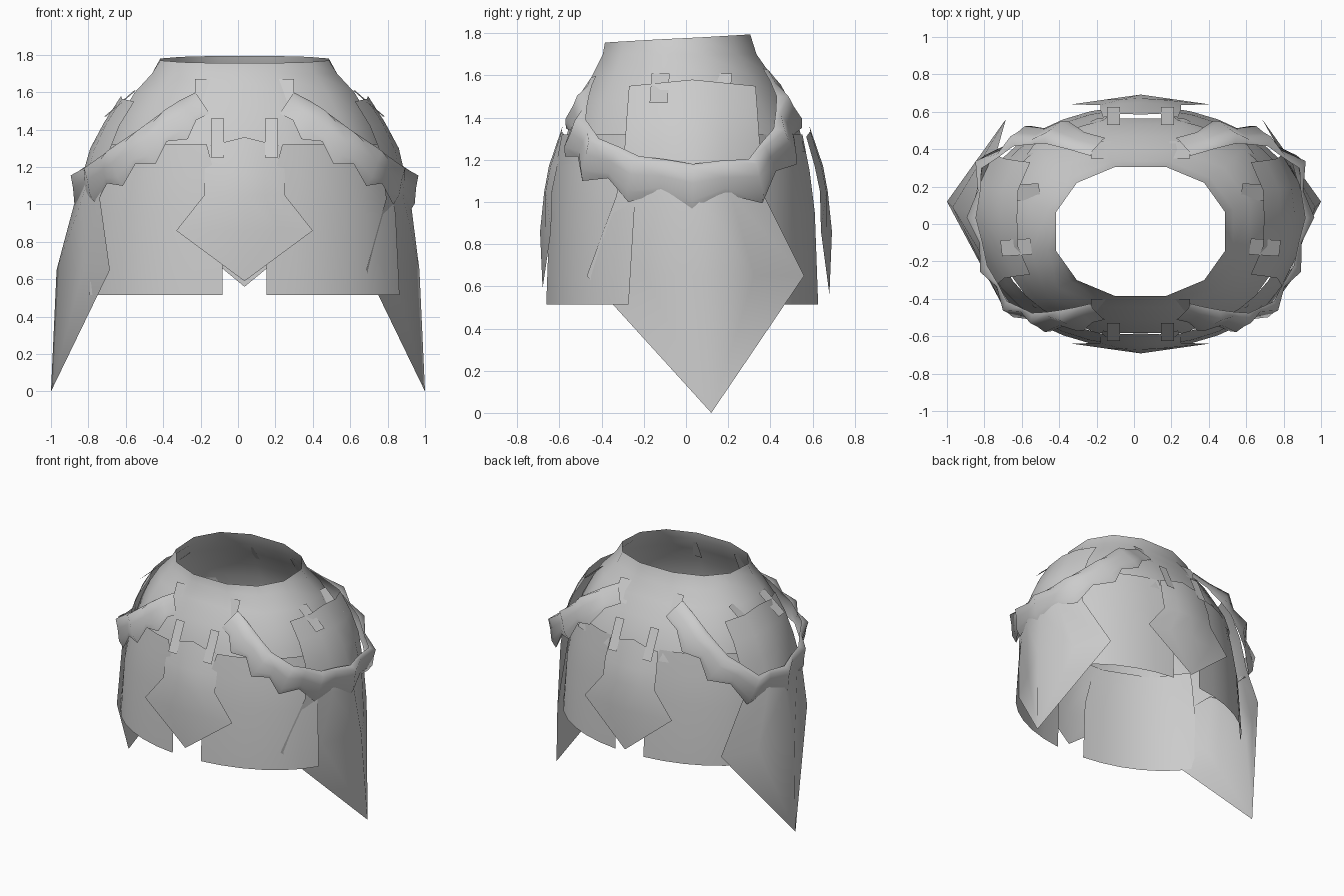
import bpy, bmesh, math
from mathutils import Vector

CX = 0.035  # waist axis

if bpy.data.objects.get("Cube"):
    bpy.data.objects.remove(bpy.data.objects["Cube"])

steel = bpy.data.materials.new("grey_steel")
steel.use_nodes = True
steel.diffuse_color = (0.6, 0.6, 0.6, 1)
steel.node_tree.nodes["Principled BSDF"].inputs["Base Color"].default_value = (0.6, 0.6, 0.6, 1)


def sheet(name, rows, closed=False, angle=50):
    """Skin a grid of points, with its faces turned outward."""
    bm = bmesh.new()
    grid = [[bm.verts.new(p) for p in row] for row in rows]
    n = len(grid[0])
    for a, b in zip(grid, grid[1:]):
        for i in range(n if closed else n - 1):
            j = (i + 1) % n
            bm.faces.new((a[i], a[j], b[j], b[i]))
    bmesh.ops.remove_doubles(bm, verts=bm.verts[:], dist=0.0005)
    bm.normal_update()
    out = sum(f.normal.dot(f.calc_center_median() * Vector((1, 1, 0))) * f.calc_area() for f in bm.faces)
    if out < 0:
        bmesh.ops.reverse_faces(bm, faces=bm.faces[:])
    mesh = bpy.data.meshes.new(name)
    bm.to_mesh(mesh)
    bm.free()
    mesh.materials.append(steel)
    ob = bpy.data.objects.new(name, mesh)
    bpy.context.collection.objects.link(ob)
    bpy.ops.object.select_all(action='DESELECT')
    ob.select_set(True)
    bpy.context.view_layer.objects.active = ob
    bpy.ops.object.shade_smooth_by_angle(angle=math.radians(angle))


def soft(v):
    return math.copysign(abs(v) ** 0.9, v)


SIDES = ((1, "left"), (-1, "right"))
ENDS = ((-1, "front"), (1, "back"))

# Waist shell: z, half width, half depth, depth centre
profile = [(1.775, .465, .345, -.04), (1.70, .51, .365, -.03), (1.60, .605, .425, -.02),
           (1.48, .68, .49, -.02), (1.36, .74, .545, -.01), (1.24, .78, .575, -.01)]
rows = []
for k, (z, rx, ry, cy) in enumerate(profile):
    ring = []
    for i in range(12):
        a = math.radians(15 + 30 * i)
        tilt = 0.02 * math.sin(a) if k == 0 else 0
        ring.append((CX + rx * soft(math.cos(a)), cy + ry * 1.03 * soft(math.sin(a)), z + tilt))
    rows.append(ring)
sheet("waist_shell", rows, closed=True)

# Four curved skirt panels: z, half width, half depth, start angle, end angle
panel = [(1.32, .78, .59, 15, 70), (1.15, .82, .615, 11, 70),
         (.95, .865, .635, 8, 69), (.515, .90, .65, 7.5, 67)]
for s, side in SIDES:
    for e, end in ENDS:
        rows = []
        for z, rx, ry, a0, a1 in panel:
            angles = [math.radians(a0 + (a1 - a0) * i / 6) for i in range(7)]
            rows.append([(CX + s * rx * math.sin(a), -.018 + e * ry * math.cos(a), z) for a in angles])
        sheet(f"skirt_panel_{end}_{side}", rows)

# Pointed front and back plates: edge half width, ridge z, edge z, ridge depth, edge depth
tasset = [(.20, 1.36, 1.31, .585, .57), (.215, 1.17, 1.17, .65, .61),
          (.215, 1.05, 1.05, .672, .635), (.365, .86, .86, .692, .64), (0, .575, .575, .68, .68)]
for e, end in ENDS:
    rows = []
    for w, zr, ze, yr, ye in tasset:
        bow = .012 if zr > 1 else 0
        drop = -.015 * e if w == 0 else 0
        rows.append([(CX + t * w, e * (yr + (ye - yr) * abs(t) + (bow if abs(t) == .5 else 0)),
                      zr + (ze - zr) * abs(t) + drop) for t in (-1, -.5, 0, .5, 1)])
    sheet(f"{end}_plate", rows)

# Long side plates: ridge x, edge x, ridge z, edge z, front y, ridge y, back y
long_plate = [(.66, .59, 1.58, 1.55, -.27, .03, .33), (.75, .67, 1.44, 1.42, -.28, .035, .34),
              (.825, .73, 1.30, 1.27, -.29, .04, .35), (.895, .765, 1.03, 1.03, -.33, .06, .37),
              (.97, .685, .65, .65, -.47, .09, .56), (1, 1, 0, 0, .12, .12, .12)]
for s, side in SIDES:
    rows = []
    for xr, xe, zr, ze, yf, yr, yb in long_plate:
        bow = .03 if zr > 1 else 0
        lean = CX * min(1, max(0, zr - .65) * 2)
        row = []
        for t in (-1, -.5, 0, .5, 1):
            y = yr + abs(t) * ((yf if t < 0 else yb) - yr)
            x = xr + (xe - xr) * abs(t) + (bow if abs(t) == .5 else 0)
            row.append((lean + s * x, y, zr + (ze - zr) * abs(t)))
        rows.append(row)
    sheet(f"side_plate_{side}", rows, angle=180)

# Draped swags: gathered knots along a hanging path, slack cloth between
knots = [(.22, -.465, 1.53), (.37, -.50, 1.43), (.53, -.51, 1.31), (.68, -.44, 1.21),
         (.80, -.24, 1.12), (.87, .03, 1.08), (.82, .32, 1.11), (.63, .455, 1.27),
         (.45, .475, 1.43), (.22, .41, 1.57)]
path = []
for i, k in enumerate(knots):
    path.append((Vector(k), i not in (0, len(knots) - 1)))
    if i < len(knots) - 1:
        path.append(((Vector(k) + Vector(knots[i + 1])) / 2 + Vector((0, 0, .012)), False))
for s, side in SIDES:
    rows = []
    for i, (p, gathered) in enumerate(path):
        tangent = (path[min(i + 1, len(path) - 1)][0] - path[max(i - 1, 0)][0]).normalized()
        out = Vector((p.x / .64, p.y / .3, max(0, p.z - 1.1) * 2.2)).normalized()
        across = out.cross(tangent).normalized()
        if across.z < 0:
            across = -across
        upper, lower, puff = (.10, .125, .05) if gathered else (.09, .07, .015)
        row = []
        for u, o in ((1, 0), (.75, 1), (.1, .75), (-.6, .6), (-1, 0)):
            q = p + across * u * (upper if u > 0 else lower) + out * (puff * o + .01)
            row.append((CX + s * q.x, q.y, q.z))
        rows.append(row)
    sheet(f"swag_{side}", rows, angle=70)


def strap(name, top, bottom, width):
    """Thin buckle strap hanging from top to bottom."""
    a, b, w = Vector(top), Vector(bottom), Vector(width) / 2
    sheet(name, [[a - w, a + w], [b - w, b + w]])


# Buckle straps and the hooks that hold the swags
for s, side in SIDES:
    for e, end in ENDS:
        x = CX + s * .145
        strap(f"{end}_strap_{side}", (x, e * .53, 1.46), (x, e * .625, 1.25), (.07, 0, 0))
        x = CX + s * .21
        strap(f"{end}_hook_{side}", (x, e * .375 - .025, 1.67), (x, e * .455 - .01, 1.53), (.11, 0, 0))
    for y, dx, name in ((-.125, .045, "fore"), (.17, 0, "aft")):
        strap(f"side_strap_{name}_{side}", (CX + s * (.54 + dx), y + .005, 1.61),
              (CX + s * (.70 + dx), y - .005, 1.47), (s * .01, .085, .0))
